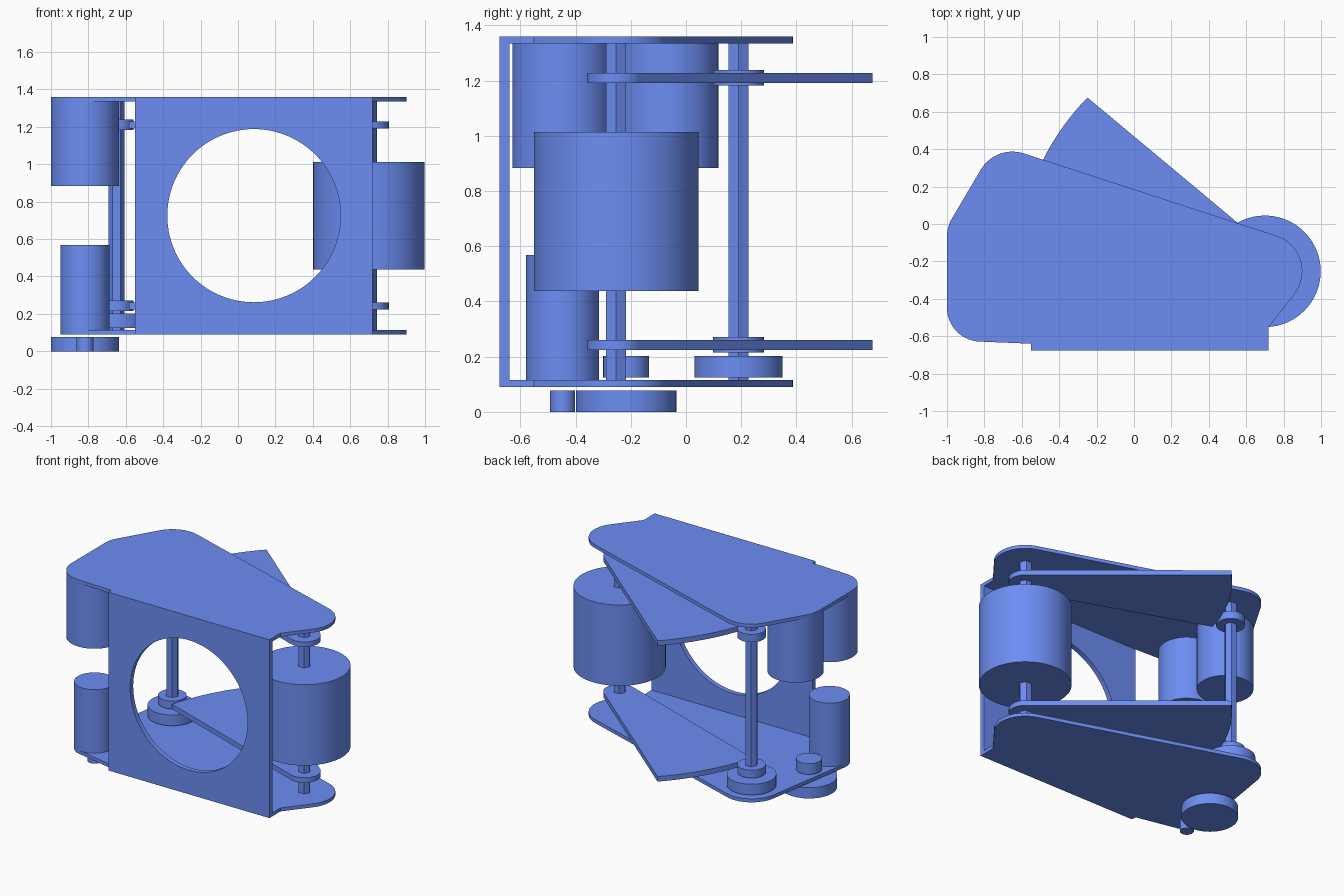
import bpy, bmesh
from math import cos, sin, pi, radians

if "Cube" in bpy.data.objects:
    bpy.data.objects.remove(bpy.data.objects["Cube"])

blue = bpy.data.materials.new("blue")
blue.diffuse_color = (0.15, 0.27, 0.9, 1)
blue.use_nodes = True
blue.node_tree.nodes["Principled BSDF"].inputs["Base Color"].default_value = blue.diffuse_color


def smooth(ob):
    bpy.ops.object.select_all(action='DESELECT')
    ob.select_set(True)
    bpy.context.view_layer.objects.active = ob
    bpy.ops.object.shade_smooth_by_angle(angle=radians(25))


def prism(name, outline, z0, z1):
    bm = bmesh.new()
    f = bm.faces.new([bm.verts.new((x, y, z0)) for x, y in outline])
    ext = bmesh.ops.extrude_face_region(bm, geom=[f])
    verts = [g for g in ext['geom'] if isinstance(g, bmesh.types.BMVert)]
    bmesh.ops.translate(bm, verts=verts, vec=(0, 0, z1 - z0))
    bmesh.ops.recalc_face_normals(bm, faces=bm.faces)
    me = bpy.data.meshes.new(name)
    bm.to_mesh(me)
    bm.free()
    me.materials.append(blue)
    ob = bpy.data.objects.new(name, me)
    bpy.context.collection.objects.link(ob)
    smooth(ob)
    return ob


def circle(x, y, r, n=64):
    return [(x + r * cos(2 * pi * i / n), y + r * sin(2 * pi * i / n)) for i in range(n)]


def cylinder(name, c, r, z0, z1, n=64):
    return prism(name, circle(*c, r, n), z0, z1)


def hull(points):
    """Convex outline around a set of points."""
    def half(pts):
        out = []
        for p in pts:
            while len(out) > 1 and ((out[-1][0] - out[-2][0]) * (p[1] - out[-2][1])
                                    - (out[-1][1] - out[-2][1]) * (p[0] - out[-2][0])) <= 1e-9:
                out.pop()
            out.append(p)
        return out[:-1]
    pts = sorted(set(points))
    return half(pts) + half(pts[::-1])


ROLLER = (0.70, -0.253)
SHAFT = (-0.65, 0.19)
MOTOR_A = (-0.818, -0.447)
MOTOR_B = (-0.818, -0.065)
IDLER = (-0.818, -0.217)

# Top and bottom plates wrap around the shaft ends and motors, with a square front right corner
CORNER = (0.65, -0.64)
common = circle(*ROLLER, 0.2) + circle(*SHAFT, 0.197) + [(-0.55, -0.64), CORNER]


def plate(name, motors, z0, z1):
    pts = hull(common + motors)
    i = pts.index(CORNER) + 1
    prism(name, pts[:i] + [(0.72, -0.64), (0.72, -0.551)] + pts[i:], z0, z1)


plate("top_plate", circle(*MOTOR_A, 0.182) + circle(*MOTOR_B, 0.182), 1.335, 1.36)
plate("bottom_plate", circle(*MOTOR_A, 0.132), 0.09, 0.115)

# Front plate with round window
front = prism("front_plate", [(-0.55, -0.675), (0.72, -0.675), (0.72, -0.64), (-0.55, -0.64)], 0.09, 1.36)
cutter = cylinder("window_cutter", (0, 0), 0.463, -0.2, 0.2, 96)
cutter.rotation_euler = (pi / 2, 0, 0)
cutter.location = (0.085, -0.657, 0.725)
cutter.hide_render = True
cut = front.modifiers.new("window", 'BOOLEAN')
cut.object = cutter
cut.solver = 'EXACT'
bpy.context.view_layer.update()
cut_mesh = bpy.data.meshes.new_from_object(front.evaluated_get(bpy.context.evaluated_depsgraph_get()))
front.modifiers.clear()
front.data = cut_mesh
bpy.data.objects.remove(cutter)
smooth(front)

# Hexagonal shafts
cylinder("roller_shaft", ROLLER, 0.042, 0.115, 1.335, 6)
cylinder("drive_shaft", SHAFT, 0.042, 0.115, 1.335, 6)

# Large roller
cylinder("roller", ROLLER, 0.298, 0.437, 1.013, 96)

# Swinging sector arms and the hubs they ride against
arc = [(ROLLER[0] + 1.328 * cos(radians(135.6 + 29.4 * i / 24)),
        ROLLER[1] + 1.328 * sin(radians(135.6 + 29.4 * i / 24))) for i in range(25)]
for side, z in (("lower", 0.2425), ("upper", 1.21)):
    prism(side + "_sector_arm", hull(circle(*ROLLER, 0.106) + arc), z - 0.018, z + 0.018)
    cylinder(side + "_drive_hub", SHAFT, 0.0925, z - 0.028, z + 0.028)

# Motors
cylinder("upper_front_motor", MOTOR_A, 0.182, 0.883, 1.335)
cylinder("upper_rear_motor", MOTOR_B, 0.182, 0.883, 1.335)
cylinder("lower_motor", MOTOR_A, 0.132, 0.115, 0.568)

# Reduction gears above and below the bottom plate
cylinder("drive_gear", SHAFT, 0.16, 0.125, 0.202)
cylinder("idler_pinion", IDLER, 0.083, 0.125, 0.202)
cylinder("idler_gear", IDLER, 0.182, 0.0, 0.077)
cylinder("motor_pinion", MOTOR_A, 0.045, 0.0, 0.077, 32)
